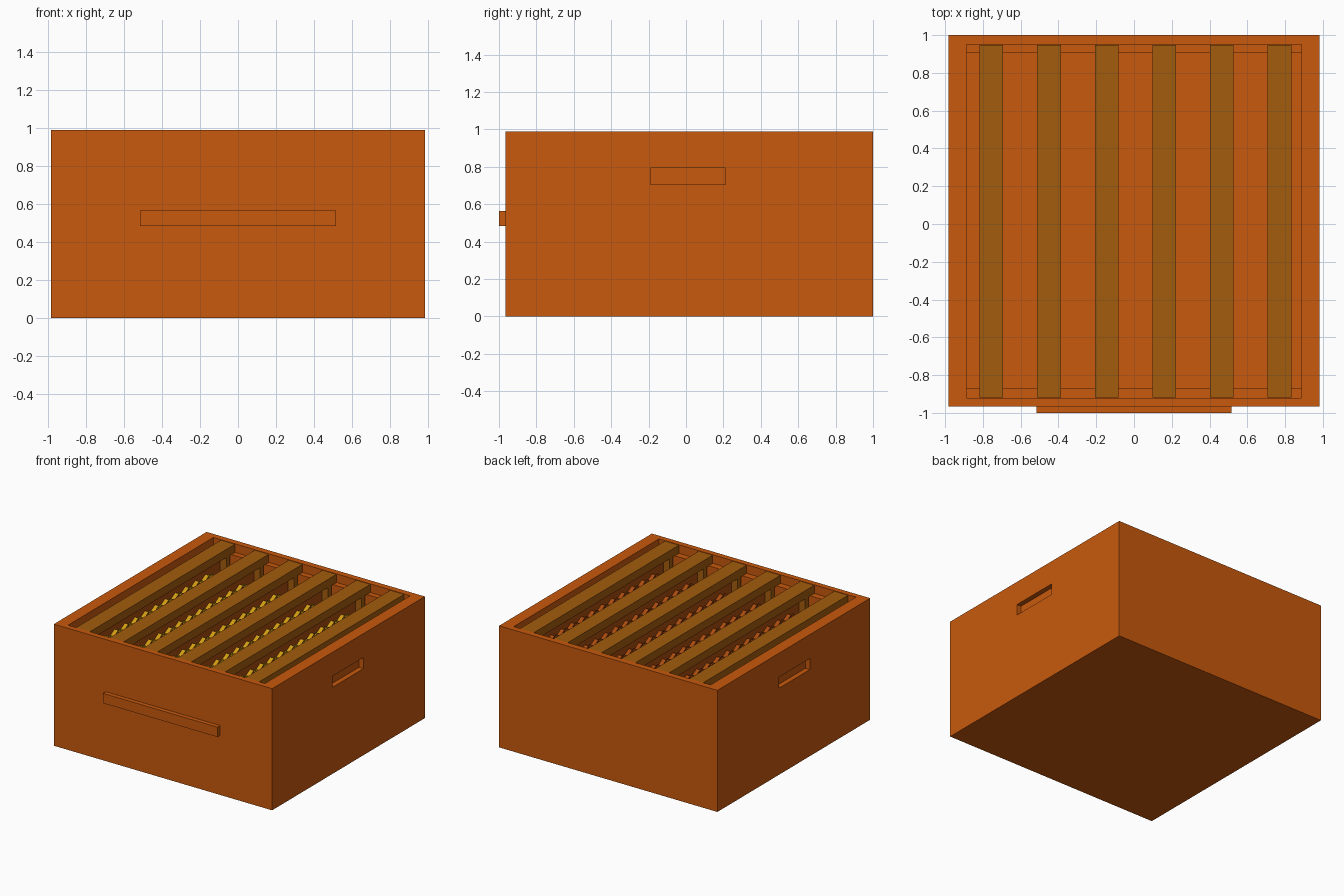
import bpy, bmesh
from math import sin, cos, pi, sqrt

if "Cube" in bpy.data.objects:
    bpy.data.objects.remove(bpy.data.objects["Cube"])


def material(name, color):
    m = bpy.data.materials.new(name)
    m.diffuse_color = (*color, 1)
    m.use_nodes = True
    m.node_tree.nodes["Principled BSDF"].inputs["Base Color"].default_value = m.diffuse_color
    return m


WOOD = material("orange_wood", (0.58, 0.10, 0.004))
FRAME = material("frame_wood", (0.37, 0.107, 0.004))
GOLD = material("gold_wax", (0.65, 0.33, 0.006))
BROWN = material("brown_wax", (0.40, 0.07, 0.004))


def add_box(bm, x, y, z):
    """Axis-aligned box from three (low, high) ranges."""
    verts = bmesh.ops.create_cube(bm, size=1)["verts"]
    for v in verts:
        v.co = [r[0] if c < 0 else r[1] for r, c in zip((x, y, z), v.co)]


def finish(bm, name, mat):
    mesh = bpy.data.meshes.new(name)
    bm.to_mesh(mesh)
    bm.free()
    mesh.materials.append(mat)
    ob = bpy.data.objects.new(name, mesh)
    bpy.context.collection.objects.link(ob)
    return ob


def boxes(name, mat, *ranges):
    bm = bmesh.new()
    for r in ranges:
        add_box(bm, *r)
    return finish(bm, name, mat)


def cut(target, *ranges):
    for r in ranges:
        cutter = boxes("cutter", WOOD, r)
        cutter.hide_render = True
        mod = target.modifiers.new("cut", 'BOOLEAN')
        mod.operation = 'DIFFERENCE'
        mod.solver = 'EXACT'
        mod.object = cutter
        bpy.context.view_layer.objects.active = target
        bpy.ops.object.modifier_apply(modifier=mod.name)
        bpy.data.objects.remove(cutter)


# Hive body: cavity, frame-rest ledges at both ends, hand holds on the sides
body = boxes("hive_body", WOOD, ((-.983, .983), (-.965, 1), (0, .99)))
cut(body,
    ((-.887, .887), (-.867, .905), (.03, 1.2)),
    ((-.887, .887), (-.92, .95), (.92, 1.2)),
    ((.943, 1.2), (-.19, .21), (.705, .795)),
    ((-1.2, -.943), (-.19, .21), (.705, .795)))

# Front cleat
boxes("front_cleat", WOOD, ((-.515, .515), (-1, -.96), (.485, .565)))


def comb_side(name, x, side, mat):
    """Open hexagonal wax cells facing +x or -x."""
    bm = bmesh.new()
    r = .075
    dy, dz = sqrt(3) * r, 1.5 * r
    base, rim = x + side * .008, x + side * .05
    z, row = .22, 0
    while z + r < .93:
        y = -.715 + (row % 2) * dy / 2
        while y + dy / 2 < .84:
            loops = []
            for radius, px in ((r, rim), (r * .8, rim), (r * .8, base)):
                loops.append([bm.verts.new((px, y + radius * sin(k * pi / 3),
                                            z + radius * cos(k * pi / 3)))
                              for k in range(6)])
            for a, b in zip(loops, loops[1:]):
                for k in range(6):
                    n = (k + 1) % 6
                    quad = (a[k], b[k], b[n], a[n])
                    bm.faces.new(quad if side > 0 else quad[::-1])
            y += dy
        z += dz
        row += 1
    bm.normal_update()
    finish(bm, name, mat)


# Six hanging frames, each with a two-sided comb
for i in range(6):
    x = -.755 + i * .305
    w = (x - .0625, x + .0625)
    boxes(f"frame_{i + 1}", FRAME,
          (w, (-.918, .948), (.92, .987)),
          (w, (-.845, -.80), (.10, .92)),
          (w, (.838, .883), (.10, .92)),
          (w, (-.80, .838), (.10, .15)))
    boxes(f"comb_sheet_{i + 1}", BROWN,
          ((x - .008, x + .008), (-.80, .838), (.15, .92)))
    comb_side(f"comb_cells_right_{i + 1}", x, 1, GOLD)
    comb_side(f"comb_cells_left_{i + 1}", x, -1, BROWN)
